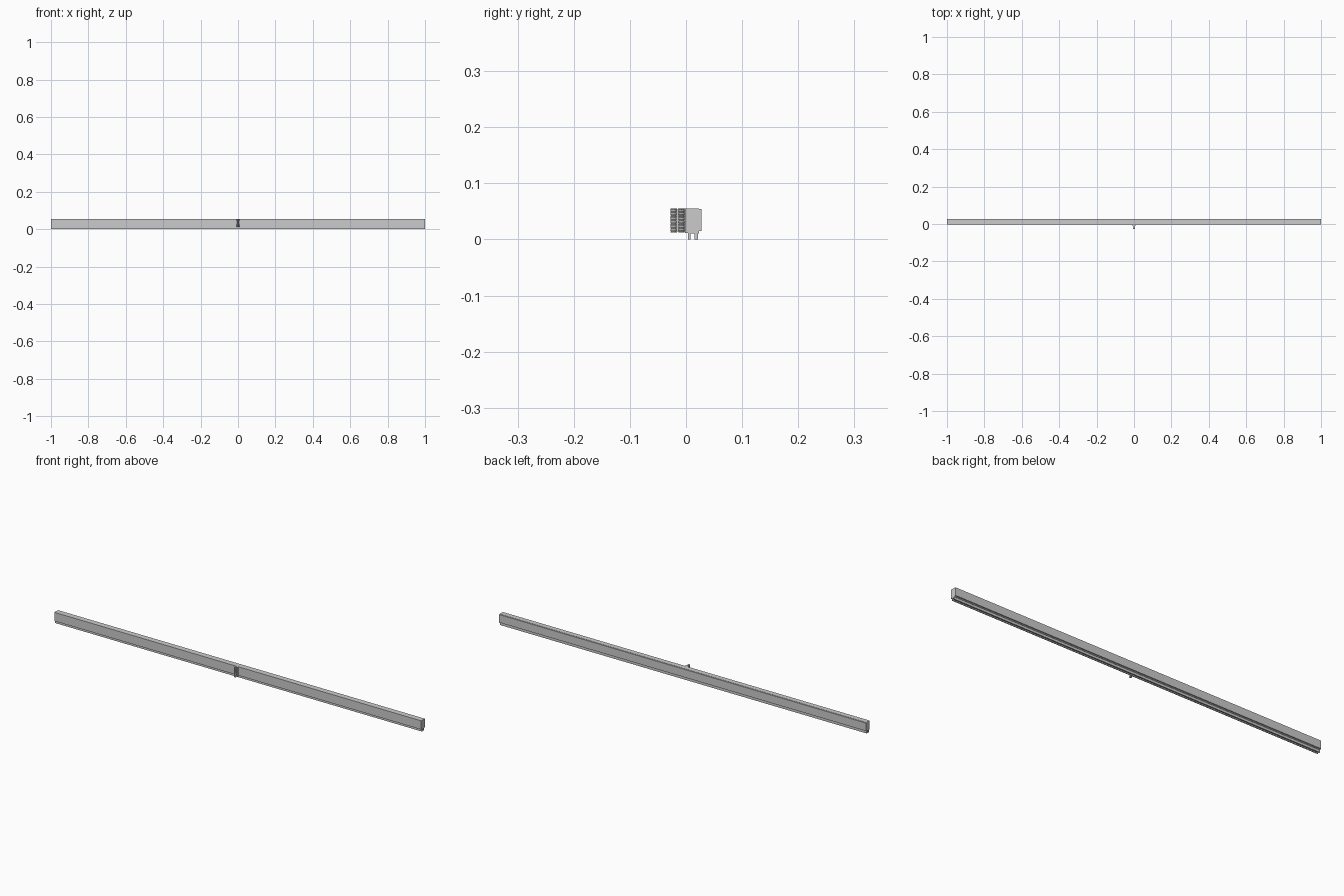
import bpy, bmesh, math

if "Cube" in bpy.data.objects:
    bpy.data.objects.remove(bpy.data.objects["Cube"])

def prism(name, profile, x0, x1):
    """Extrude a y-z profile along x."""
    bm = bmesh.new()
    a = [bm.verts.new((x0, y, z)) for y, z in profile]
    b = [bm.verts.new((x1, y, z)) for y, z in profile]
    n = len(profile)
    bm.faces.new(a)
    bm.faces.new(b[::-1])
    for i in range(n):
        bm.faces.new((a[i], b[i], b[(i + 1) % n], a[(i + 1) % n]))
    bmesh.ops.recalc_face_normals(bm, faces=bm.faces)
    me = bpy.data.meshes.new(name)
    bm.to_mesh(me)
    bm.free()
    ob = bpy.data.objects.new(name, me)
    bpy.context.collection.objects.link(ob)
    return ob

def ribbed_column(name, y, rx, ry, z0, z1, ribs, sides=12):
    """Small upright grip, waisted in the middle, with saw-like ribs."""
    bm = bmesh.new()
    rings = []
    for k in range(2 * ribs + 1):
        t = k / (2 * ribs)
        s = (0.7 + 0.3 * abs(2 * t - 1)) * (1.0 if k % 2 == 0 else 0.8)
        rings.append([bm.verts.new((rx * s * math.cos(2 * math.pi * i / sides),
                                    y + ry * (1 if k % 2 == 0 else 0.85) * math.sin(2 * math.pi * i / sides),
                                    z0 + t * (z1 - z0))) for i in range(sides)])
    for r, q in zip(rings, rings[1:]):
        for i in range(sides):
            j = (i + 1) % sides
            bm.faces.new((r[i], r[j], q[j], q[i]))
    bm.faces.new(rings[0][::-1])
    bm.faces.new(rings[-1])
    me = bpy.data.meshes.new(name)
    bm.to_mesh(me)
    bm.free()
    ob = bpy.data.objects.new(name, me)
    bpy.context.collection.objects.link(ob)

def rect(y0, y1, z0, z1):
    return [(y0, z0), (y1, z0), (y1, z1), (y0, z1)]

# Rail body with stepped underside, two long bottom runners and a back lip
body = [(-0.002, 0.012), (0.004, 0.011), (0.004, 0), (0.008, 0), (0.008, 0.011),
        (0.015, 0.011), (0.015, 0), (0.021, 0), (0.021, 0.011), (0.023, 0.011),
        (0.023, 0.015), (0.028, 0.015), (0.028, 0.054), (0.023, 0.054),
        (0.023, 0.055), (-0.002, 0.055)]
for side, x0, x1 in (("left", -1, 0), ("right", 0, 1)):
    prism(side + "_rail", body, x0, x1)

# Central grip: inner and outer ribbed columns joined by a thin web
ribbed_column("inner_grip", -0.008, 0.009, 0.006, 0.012, 0.055, 9)
ribbed_column("outer_grip", -0.022, 0.006, 0.006, 0.012, 0.055, 9)
prism("grip_web", rect(-0.022, -0.001, 0.014, 0.053), -0.002, 0.002)
